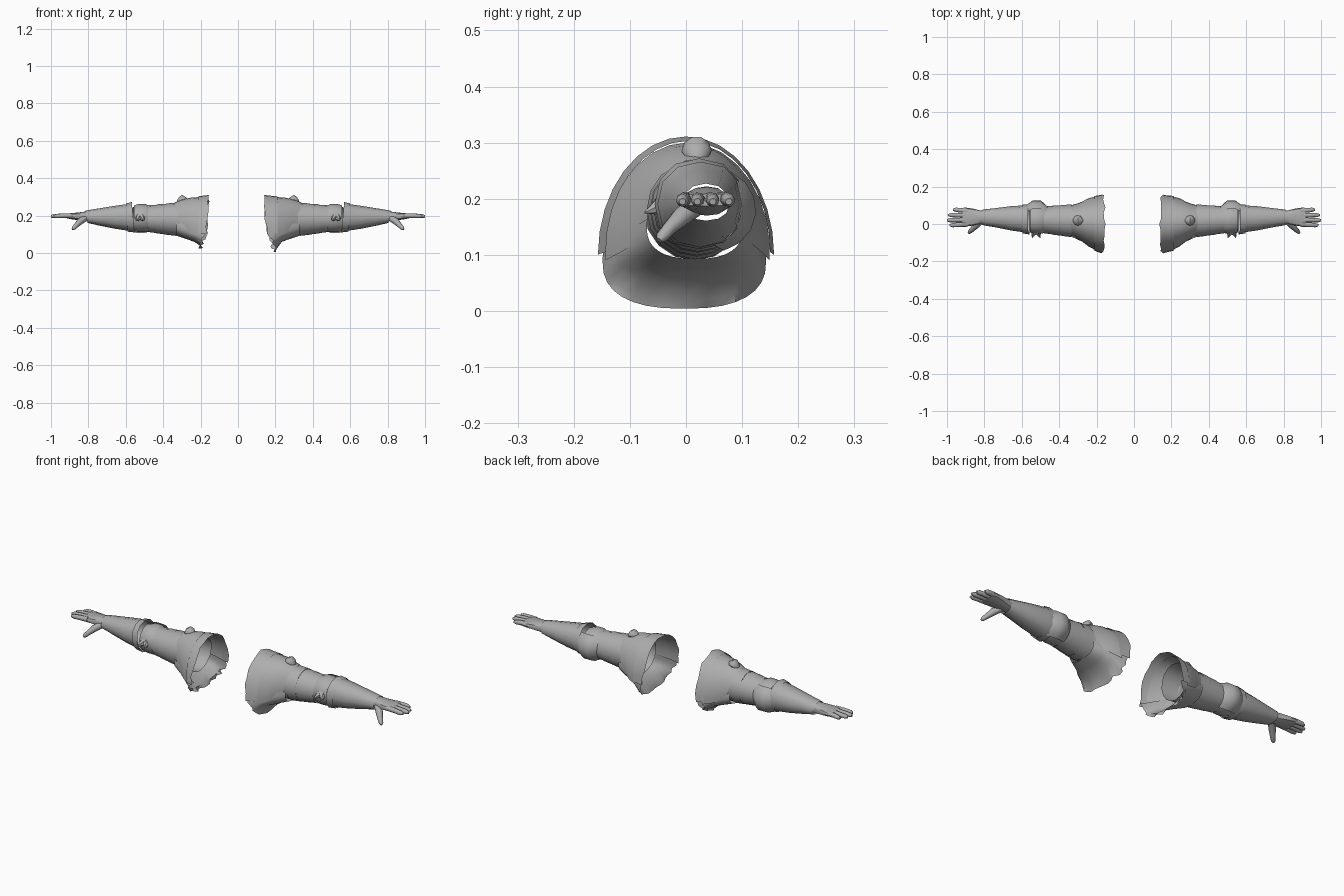
import bpy, bmesh, math, random
from mathutils import Vector

random.seed(4)
steel = bpy.data.materials.new("grey_steel")
steel.diffuse_color = (0.42, 0.42, 0.42, 1)


def finish(name, verts, faces, s, angle=40):
    """Make an object; s mirrors it to the left or right arm."""
    me = bpy.data.meshes.new(name)
    me.from_pydata([(s * v[0], v[1], v[2]) for v in verts], [], faces)
    bm = bmesh.new()
    bm.from_mesh(me)
    bmesh.ops.recalc_face_normals(bm, faces=bm.faces)
    bm.to_mesh(me)
    bm.free()
    me.materials.append(steel)
    ob = bpy.data.objects.new(name, me)
    bpy.context.collection.objects.link(ob)
    bpy.ops.object.select_all(action='DESELECT')
    ob.select_set(True)
    bpy.context.view_layer.objects.active = ob
    bpy.ops.object.shade_smooth_by_angle(angle=math.radians(angle))
    return ob


def shell(name, rings, s, a0=0, a1=360, n=16, power=1.0, ragged=0.0, cap=False):
    """Loft rings (x_top, x_bottom, y0, y1, z0, z_widest, z1) over an angle range."""
    closed = a1 - a0 >= 360
    cols = n if closed else n + 1
    verts, faces = [], []
    for r, (xt, xb, y0, y1, z0, zm, z1) in enumerate(rings):
        for i in range(cols):
            a = math.radians(a0 + (a1 - a0) * i / n)
            c, q = math.cos(a), math.sin(a)
            c = math.copysign(abs(c) ** power, c)
            q = math.copysign(abs(q) ** power, q)
            z = zm + q * ((z1 - zm) if q > 0 else (zm - z0))
            t = (z - z0) / (z1 - z0)
            x = xb + (xt - xb) * t
            if r == 0:
                x += random.uniform(0, ragged)
            verts.append((x, (y0 + y1) / 2 + c * (y1 - y0) / 2, z))
    for r in range(len(rings) - 1):
        for i in range(n):
            j = (i + 1) % cols
            faces.append((r * cols + i, r * cols + j, (r + 1) * cols + j, (r + 1) * cols + i))
    if cap:
        faces.append(tuple(range(cols)))
        faces.append(tuple((len(rings) - 1) * cols + i for i in range(cols)))
    return finish(name, verts, faces, s)


def limb(name, pts, s, n=8):
    """Tapered tube through (x, y, z, radius) points, used for digits and spikes."""
    verts, faces = [], []
    for k, p in enumerate(pts):
        a = Vector(pts[max(k - 1, 0)][:3])
        b = Vector(pts[min(k + 1, len(pts) - 1)][:3])
        d = (b - a).normalized()
        u = d.cross(Vector((0.1, 0.2, 1))).normalized()
        w = d.cross(u)
        for i in range(n):
            t = 2 * math.pi * (i + 0.5) / n
            verts.append(Vector(p[:3]) + p[3] * (math.cos(t) * u + math.sin(t) * w))
    for k in range(len(pts) - 1):
        for i in range(n):
            j = (i + 1) % n
            faces.append((k * n + i, k * n + j, (k + 1) * n + j, (k + 1) * n + i))
    faces += [tuple(range(n)), tuple((len(pts) - 1) * n + i for i in range(n))]
    return finish(name, verts, faces, s, 50)


for s, side in ((1, "right"), (-1, "left")):
    e = 0.0 if s > 0 else 0.017          # the left shoulder edge is trimmed shorter
    zl = 0.0 if s > 0 else 0.02

    # shoulder: arched plate, rim band and flared underarm skirt
    shell(side + "_shoulder_plate", [
        (0.195, 0.20, -0.145, 0.150, 0.0, 0.105, 0.300),
        (0.25, 0.24, -0.120, 0.138, 0.03, 0.115, 0.296),
        (0.30, 0.27, -0.092, 0.118, 0.06, 0.130, 0.286),
        (0.34, 0.30, -0.070, 0.105, 0.08, 0.150, 0.270)], s, -8, 188, 16)
    shell(side + "_shoulder_rim", [
        (0.134 + e, 0.15 + e, -0.157, 0.157, 0.0, 0.100, 0.311),
        (0.165 + e, 0.17 + e, -0.153, 0.154, 0.0, 0.102, 0.307),
        (0.21, 0.21, -0.143, 0.150, 0.0, 0.105, 0.303)], s, 0, 180, 16, 1.0, 0.012)
    shell(side + "_underarm_skirt", [
        (0.12 + e, 0.185, -0.149, 0.143, 0.004 + zl, 0.090, 0.17),
        (0.17, 0.205, -0.143, 0.138, 0.020 + zl, 0.095, 0.18),
        (0.21, 0.235, -0.125, 0.130, 0.060, 0.110, 0.19),
        (0.27, 0.28, -0.095, 0.118, 0.076, 0.130, 0.20),
        (0.33, 0.33, -0.070, 0.102, 0.093, 0.150, 0.20)], s, 168, 372, 18, 0.8, 0.03)

    # domed stud on the shoulder
    shell(side + "_shoulder_stud_base", [
        (0.272, 0.272, 0.012, 0.026, 0.275, 0.282, 0.293),
        (0.285, 0.285, -0.004, 0.042, 0.270, 0.285, 0.304),
        (0.300, 0.300, -0.008, 0.046, 0.268, 0.285, 0.311),
        (0.315, 0.315, -0.004, 0.042, 0.265, 0.280, 0.301),
        (0.327, 0.327, 0.012, 0.026, 0.260, 0.270, 0.280)], s, n=10, cap=True)

    # upper arm sleeve, with overlapping lames
    shell(side + "_upper_arm_sleeve", [
        (0.22, 0.24, -0.075, 0.105, 0.090, 0.18, 0.272),
        (0.34, 0.34, -0.066, 0.100, 0.095, 0.18, 0.262),
        (0.42, 0.42, -0.050, 0.095, 0.110, 0.18, 0.250),
        (0.50, 0.50, -0.040, 0.088, 0.122, 0.18, 0.246),
        (0.56, 0.56, -0.036, 0.086, 0.128, 0.18, 0.245)], s)
    for k, x in enumerate((0.335, 0.385, 0.43)):
        g = k * 0.007
        shell(side + "_arm_lame_%d" % (k + 1), [
            (x, x, -0.070 + g, 0.104 - g / 2, 0.092 + g, 0.18, 0.268 - g * 0.7),
            (x + 0.05, x + 0.05, -0.064 + g, 0.102 - g / 2, 0.098 + g, 0.18, 0.265 - g * 0.7)], s)

    # elbow: band, back cop and pointed front wings
    shell(side + "_elbow_band", [
        (0.475, 0.475, -0.046, 0.095, 0.116, 0.19, 0.252),
        (0.495, 0.495, -0.052, 0.100, 0.112, 0.19, 0.262),
        (0.53, 0.53, -0.052, 0.100, 0.112, 0.19, 0.262),
        (0.555, 0.555, -0.046, 0.095, 0.116, 0.19, 0.255)], s, n=12)
    shell(side + "_elbow_cop", [
        (0.458, 0.470, -0.030, 0.096, 0.115, 0.18, 0.245),
        (0.500, 0.495, -0.030, 0.125, 0.105, 0.18, 0.255),
        (0.545, 0.540, -0.030, 0.125, 0.105, 0.18, 0.255),
        (0.588, 0.575, -0.030, 0.098, 0.115, 0.18, 0.245)], s, -75, 65, 6)
    for k, x in enumerate((0.502, 0.545)):
        limb(side + "_elbow_wing_%d" % (k + 1), [
            (0.522, -0.030, 0.195, 0.026), (0.4 * 0.522 + 0.6 * x, -0.050, 0.185, 0.015),
            (x, -0.074, 0.175, 0.001)], s, 6)

    # forearm guard, flared at the elbow, open at the wrist
    shell(side + "_forearm_guard", [
        (0.570, 0.555, -0.050, 0.100, 0.114, 0.19, 0.269),
        (0.590, 0.580, -0.045, 0.100, 0.118, 0.19, 0.262),
        (0.660, 0.660, -0.034, 0.095, 0.130, 0.19, 0.252),
        (0.740, 0.740, -0.018, 0.085, 0.146, 0.19, 0.239),
        (0.815, 0.805, -0.006, 0.077, 0.161, 0.19, 0.227)], s, n=12, power=0.9)
    shell(side + "_forearm_cuff", [
        (0.568, 0.553, -0.056, 0.103, 0.110, 0.19, 0.272),
        (0.600, 0.590, -0.050, 0.103, 0.114, 0.19, 0.265)], s, n=12, power=0.9)

    # hand: palm, four fingers and thumb
    shell(side + "_palm", [
        (0.760, 0.760, 0.005, 0.068, 0.170, 0.195, 0.222),
        (0.820, 0.820, 0.002, 0.072, 0.170, 0.195, 0.221),
        (0.860, 0.860, -0.008, 0.082, 0.176, 0.197, 0.216),
        (0.900, 0.900, -0.014, 0.088, 0.182, 0.198, 0.212),
        (0.920, 0.920, -0.012, 0.086, 0.187, 0.198, 0.209)], s, n=12, power=0.75, cap=True)
    for name, y, tip in (("index", -0.004, 0.985), ("middle", 0.021, 1.0),
                         ("ring", 0.047, 0.993), ("little", 0.074, 0.968)):
        fan = (y - 0.035) * 0.06
        limb(side + "_" + name + "_finger", [
            (0.89, y - fan, 0.199, 0.013), (0.935, y, 0.199, 0.0125),
            (tip - 0.015, y + fan, 0.197, 0.0115), (tip, y + fan, 0.195, 0.006)], s)
    limb(side + "_thumb", [
        (0.815, 0.020, 0.188, 0.018), (0.845, -0.008, 0.168, 0.018),
        (0.865, -0.030, 0.147, 0.013), (0.880, -0.043, 0.132, 0.011),
        (0.885, -0.048, 0.126, 0.005)], s)
